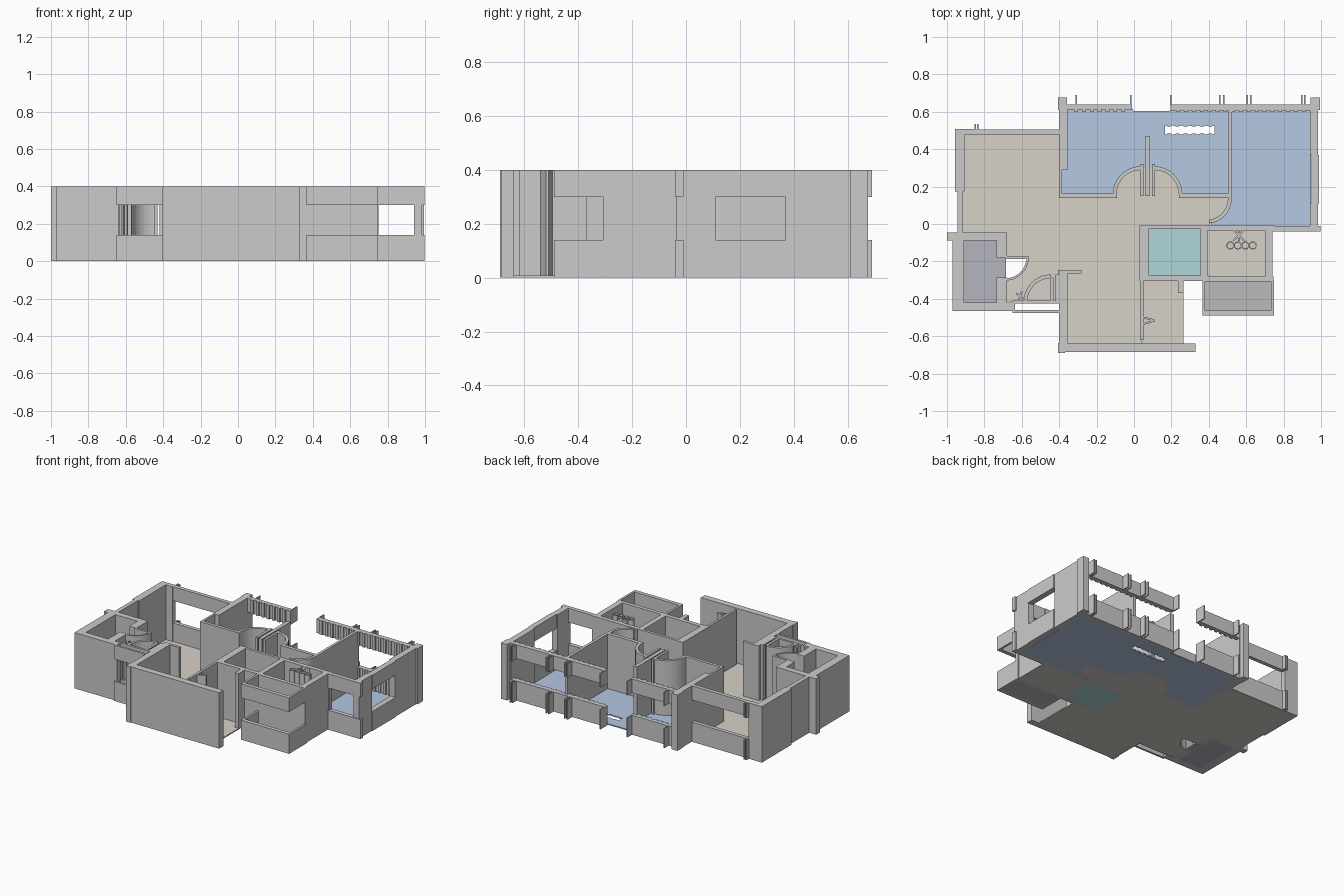
import bpy, bmesh
from math import sin, cos, radians
from mathutils import Vector

if "Cube" in bpy.data.objects:
    bpy.data.objects.remove(bpy.data.objects["Cube"])

H, SILL, HEAD, FLOOR = 0.40, 0.14, 0.30, 0.008


def prism(name, pts, z0=0.0, z1=H, mat=None):
    """Extrude a flat outline from z0 to z1."""
    bm = bmesh.new()
    face = bm.faces.new([bm.verts.new((x, y, z0)) for x, y in pts])
    top = bmesh.ops.extrude_face_region(bm, geom=[face])["geom"]
    bmesh.ops.translate(bm, vec=(0, 0, z1 - z0),
                        verts=[v for v in top if isinstance(v, bmesh.types.BMVert)])
    bmesh.ops.recalc_face_normals(bm, faces=bm.faces)
    me = bpy.data.meshes.new(name)
    bm.to_mesh(me)
    bm.free()
    ob = bpy.data.objects.new(name, me)
    bpy.context.collection.objects.link(ob)
    if mat:
        me.materials.append(mat)
    return ob


def box(x0, x1, y0, y1):
    return [(x0, y0), (x1, y0), (x1, y1), (x0, y1)]


def wall(name, x0, x1, y0, y1, z0=0.0, z1=H):
    return prism(name, box(x0, x1, y0, y1), z0, z1)


def window(name, x0, x1, y0, y1):
    """Wall below and above an open window band."""
    wall(name + "_sill", x0, x1, y0, y1, 0, SILL)
    wall(name + "_lintel", x0, x1, y0, y1, HEAD, H)


def arc(cx, cy, r, a0, a1, n=10):
    return [(cx + r * cos(radians(a0 + (a1 - a0) * i / n)),
             cy + r * sin(radians(a0 + (a1 - a0) * i / n))) for i in range(n + 1)]


def door_swing(name, cx, cy, r, a0, a1, t=0.02):
    """Curved wall following the sweep of a door."""
    prism(name, arc(cx, cy, r, a0, a1) + arc(cx, cy, r - t, a1, a0))


def fin(name, p, q, t=0.01):
    """Thin straight panel between two points."""
    p, q = Vector(p), Vector(q)
    d = (q - p).normalized() * t / 2
    n = Vector((-d.y, d.x))
    prism(name, [p + n, q + n, q - n, p - n])


def colour(name, r, g, b):
    m = bpy.data.materials.new(name)
    m.diffuse_color = (r, g, b, 1)
    m.use_nodes = True
    m.node_tree.nodes["Principled BSDF"].inputs["Base Color"].default_value = m.diffuse_color
    return m


beige = colour("beige_floor", 0.68, 0.64, 0.57)
blue = colour("blue_floor", 0.46, 0.58, 0.76)
teal = colour("teal_floor", 0.42, 0.68, 0.68)
violet = colour("violet_floor", 0.46, 0.46, 0.53)
grey = colour("balcony_floor", 0.5, 0.5, 0.5)

# Floors
left_swing = arc(0.035, 0.16, 0.145, 180, 90)
right_swing = arc(0.11, 0.16, 0.145, 90, 0)
corner_swing = arc(0.39, 0.135, 0.13, 0, -80)
prism("living_floor",
      [(-0.92, 0.485), (-0.395, 0.485), (-0.395, 0.15)] + left_swing + right_swing
      + [(0.51, 0.15)] + corner_swing
      + [(0.39, -0.015), (0.04, -0.015), (0.04, -0.645), (-0.36, -0.645), (-0.36, -0.26),
         (-0.40, -0.26), (-0.40, -0.415), (-0.69, -0.415)]
      + arc(-0.69, -0.175, 0.12, -90, 0)
      + [(-0.69, -0.175), (-0.69, -0.045), (-0.92, -0.045)], 0, FLOOR, beige)
bedroom = prism("bedroom_floor",
                [(-0.385, 0.155)] + left_swing + right_swing
                + [(0.51, 0.155), (0.51, 0.615), (0.20, 0.615), (0.19, 0.605),
                   (0.0, 0.605), (-0.02, 0.63), (-0.36, 0.63), (-0.36, 0.29), (-0.385, 0.29)],
                0, FLOOR, blue)
prism("corner_room_floor", [(0.51, 0.615), (0.51, 0.135)] + corner_swing[1:]
      + [(0.41, -0.01), (0.945, -0.01), (0.945, 0.615)], 0, FLOOR, blue)
for nm, b, m in [("kitchen_floor", (0.385, 0.705, -0.285, -0.03), beige),
                 ("store_floor", (0.045, 0.265, -0.645, -0.30), beige),
                 ("bath_floor", (0.075, 0.36, -0.275, -0.025), teal),
                 ("washroom_floor", (-0.915, -0.735, -0.42, -0.08), violet),
                 ("washroom_threshold", (-0.735, -0.685, -0.285, -0.18), violet),
                 ("balcony_floor", (0.375, 0.745, -0.465, -0.295), grey)]:
    prism(nm, box(*b), 0, FLOOR, m)

# Ragged slot through the bedroom floor
n = 12
edge = [0.165 + 0.265 * i / n for i in range(n + 1)]
slot = prism("slot_cutter", [(x, 0.478 + 0.008 * (i % 2)) for i, x in enumerate(edge)]
             + [(x, 0.527 - 0.008 * (i % 2)) for i, x in reversed(list(enumerate(edge)))],
             -0.1, 0.1)
slot.hide_render = True
slot.display_type = 'WIRE'
slot.hide_set(True)
cut = bedroom.modifiers.new("slot", 'BOOLEAN')
cut.operation, cut.object = 'DIFFERENCE', slot

# Full-height walls
for nm, *b in [
    ("living_left_wall", -0.957, -0.905, 0.175, 0.508),
    ("living_left_panel", -0.945, -0.915, -0.05, 0.175),
    ("living_back_corner", -0.957, -0.85, 0.475, 0.508),
    ("bedroom_left_wall", -0.40, -0.355, 0.29, 0.64),
    ("bedroom_left_pillar", -0.405, -0.358, 0.61, 0.675),
    ("bedroom_left_panel", -0.40, -0.385, 0.14, 0.30),
    ("bedroom_front_wall_a", -0.40, -0.09, 0.14, 0.162),
    ("bedroom_front_wall_b", 0.24, 0.51, 0.14, 0.165),
    ("bedroom_divider", 0.505, 0.525, 0.13, 0.62),
    ("centre_door_post", 0.058, 0.085, 0.15, 0.47),
    ("centre_door_leaf_a", 0.033, 0.05, 0.15, 0.32),
    ("centre_door_leaf_b", 0.095, 0.112, 0.15, 0.32),
    ("right_wall_back", 0.94, 0.985, 0.37, 0.64),
    ("right_back_pillar", 0.945, 0.995, 0.61, 0.675),
    ("right_wall_front", 0.94, 0.985, -0.035, 0.11),
    ("corner_room_front_wall", 0.39, 0.75, -0.035, -0.005),
    ("bath_left_wall", 0.03, 0.08, -0.305, -0.01),
    ("bath_back_wall", 0.03, 0.40, -0.028, -0.008),
    ("bath_right_wall", 0.355, 0.392, -0.305, -0.01),
    ("bath_front_wall", 0.03, 0.40, -0.305, -0.275),
    ("kitchen_front_wall", 0.37, 0.745, -0.308, -0.28),
    ("kitchen_right_wall", 0.70, 0.74, -0.308, -0.02),
    ("store_left_wall", 0.033, 0.05, -0.62, -0.30),
    ("store_stub", 0.235, 0.265, -0.37, -0.28),
    ("hall_left_wall", -0.40, -0.355, -0.685, -0.25),
    ("hall_stub", -0.405, -0.28, -0.265, -0.245),
    ("hall_front_wall", -0.40, 0.33, -0.685, -0.638),
    ("hall_front_pillar", -0.405, -0.37, -0.69, -0.635),
    ("washroom_back_wall", -1.0, -0.68, -0.088, -0.045),
    ("washroom_left_wall", -0.97, -0.91, -0.465, -0.045),
    ("washroom_front_wall", -0.97, -0.635, -0.465, -0.42),
    ("washroom_right_wall_a", -0.735, -0.68, -0.18, -0.045),
    ("washroom_right_wall_b", -0.735, -0.68, -0.43, -0.285),
    ("washroom_door_leaf", -0.69, -0.57, -0.188, -0.172),
    ("entry_door_leaf", -0.448, -0.43, -0.41, -0.285),
    ("entry_door_jamb", -0.42, -0.395, -0.42, -0.27),
]:
    wall(nm, *b)

# Walls with open window bands
for nm, *b in [
    ("living_window", -0.85, -0.40, 0.478, 0.506),
    ("bedroom_window_left", -0.36, -0.012, 0.612, 0.64),
    ("bedroom_window_right", 0.195, 0.945, 0.608, 0.64),
    ("right_window", 0.95, 0.99, 0.11, 0.37),
    ("corner_room_front_window", 0.74, 0.998, -0.04, -0.01),
    ("balcony_front", 0.365, 0.748, -0.49, -0.462),
    ("balcony_left", 0.365, 0.38, -0.49, -0.30),
    ("balcony_right", 0.733, 0.748, -0.49, -0.30),
    ("entry_window_inner", -0.65, -0.40, -0.425, -0.41),
    ("entry_window_outer", -0.65, -0.40, -0.475, -0.46),
]:
    window(nm, *b)

# Fins standing out from the back windows
for i, x in enumerate((-0.308, -0.017, 0.197, 0.458, 0.48, 0.605, 0.625, 0.897, 0.912)):
    window(f"back_fin_{i}", x - 0.004, x + 0.004, 0.63, 0.69)
for i, x in enumerate((-0.85, -0.835)):
    window(f"living_fin_{i}", x - 0.004, x + 0.004, 0.50, 0.535)

# Small ribs along the inside of the back windows
for i in range(30):
    x = -0.32 + 0.042 * i
    if not -0.06 < x < 0.20:
        window(f"back_rib_{i}", x, x + 0.02, 0.60, 0.615)

# Door swings
door_swing("bedroom_door_swing_a", 0.035, 0.16, 0.148, 90, 180)
door_swing("bedroom_door_swing_b", 0.11, 0.16, 0.148, 0, 90)
door_swing("corner_room_door_swing", 0.39, 0.135, 0.132, -85, 0)
door_swing("washroom_door_swing", -0.69, -0.175, 0.128, -90, 0, 0.012)
door_swing("entry_door_swing", -0.445, -0.415, 0.145, 90, 180)

# Jagged fixtures in the entry, kitchen and store
fin("entry_fixture_a", (-0.63, -0.37), (-0.59, -0.40))
fin("entry_fixture_b", (-0.62, -0.42), (-0.60, -0.36))
for i, (p, q) in enumerate([((0.53, -0.03), (0.59, -0.09)), ((0.59, -0.03), (0.53, -0.09)),
                            ((0.56, -0.03), (0.56, -0.09))]):
    fin(f"kitchen_fixture_fin_{i}", p, q)
for i in range(4):
    door_swing(f"kitchen_fixture_tube_{i}", 0.515 + 0.04 * i, -0.115, 0.022, 0, 340, 0.006)
fin("store_fixture_a", (0.05, -0.50), (0.11, -0.515))
fin("store_fixture_b", (0.05, -0.535), (0.11, -0.515))
